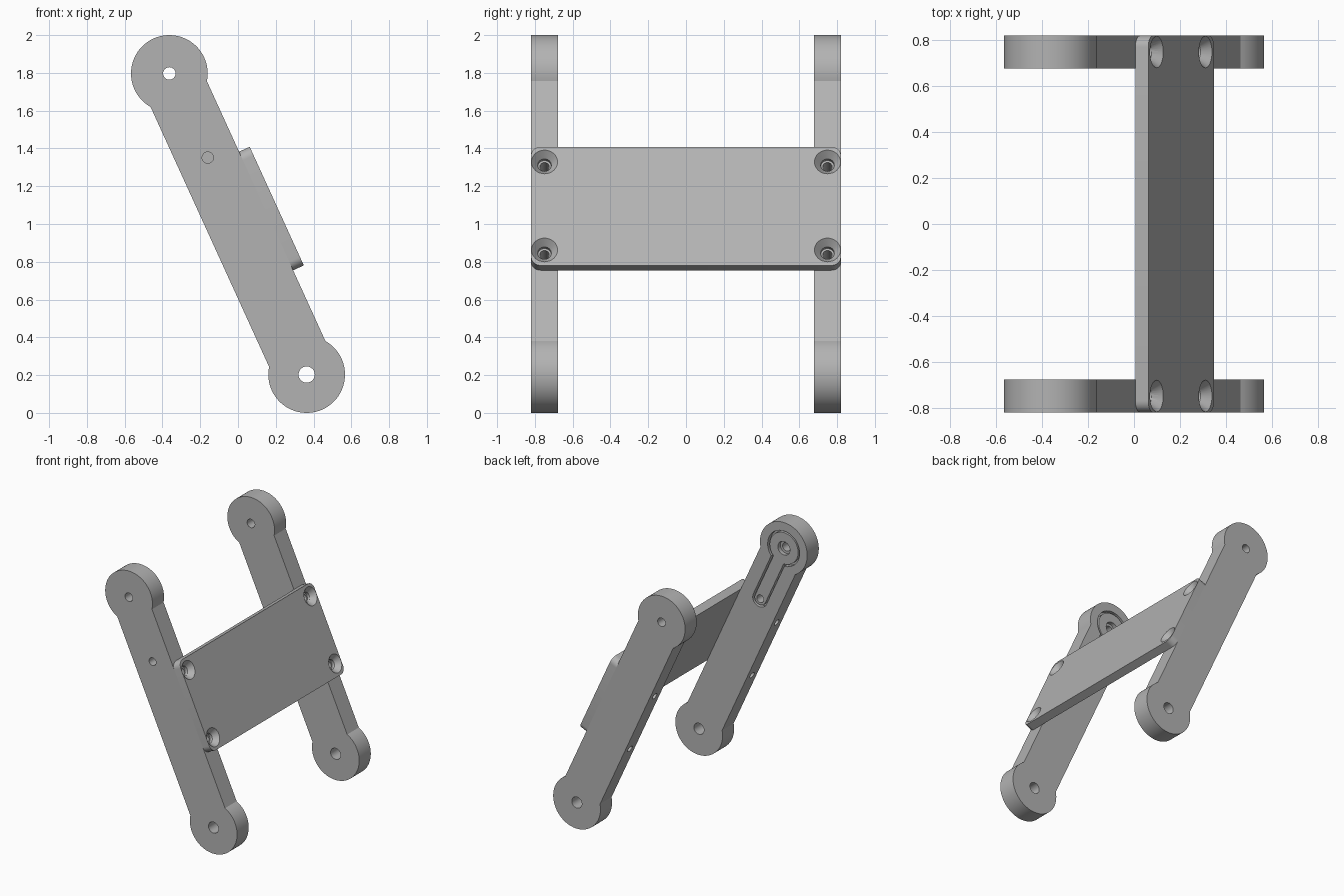
import bpy, bmesh
from math import asin, atan2, cos, hypot, pi, sin
from mathutils import Matrix

if "Cube" in bpy.data.objects:
    bpy.data.objects.remove(bpy.data.objects["Cube"])

# Main dimensions
END_R = 0.203            # round arm ends
HALF_W = 0.164           # half width of the arm bar
PIVOT_X, PIVOT_TOP, PIVOT_LOW = 0.3635, 1.797, 0.203
LENGTH = hypot(2 * PIVOT_X, PIVOT_TOP - PIVOT_LOW)
ARM_IN, ARM_OUT = 0.678, 0.82
PLATE_TOP = 0.226
PLATE_S = (0.53, 1.22)   # plate extent along the arms
SCREWS = [(s, y) for s in (0.618, 1.13) for y in (-0.749, 0.749)]
PIN_S = 0.49

# Leaning frame: x runs down the arm, y across it, z towards the front
tilt = atan2(PIVOT_TOP - PIVOT_LOW, 2 * PIVOT_X)
d, n = (cos(tilt), -sin(tilt)), (sin(tilt), cos(tilt))
ARM = Matrix(((d[0], n[0], 0, -PIVOT_X),
              (0, 0, -1, 0),
              (d[1], n[1], 0, PIVOT_TOP),
              (0, 0, 0, 1)))
# Plate frame: x down the arm, y to the back, z out of the plate
PLATE = ARM @ Matrix.Rotation(-pi / 2, 4, 'X')

grey = bpy.data.materials.new("plain_grey")
grey.use_nodes = True
colour = (0.45, 0.45, 0.45, 1)
grey.diffuse_color = colour
grey.node_tree.nodes["Principled BSDF"].inputs["Base Color"].default_value = colour


def make_object(name, bm, frame):
    bmesh.ops.recalc_face_normals(bm, faces=bm.faces)
    bm.transform(frame)
    mesh = bpy.data.meshes.new(name)
    bm.to_mesh(mesh)
    bm.free()
    mesh.materials.append(grey)
    obj = bpy.data.objects.new(name, mesh)
    bpy.context.collection.objects.link(obj)
    return obj


def prism(name, points, low, high, frame):
    bm = bmesh.new()
    face = bm.faces.new([bm.verts.new((x, y, low)) for x, y in points])
    side = bmesh.ops.extrude_face_region(bm, geom=[face])["geom"]
    verts = [v for v in side if isinstance(v, bmesh.types.BMVert)]
    bmesh.ops.translate(bm, verts=verts, vec=(0, 0, high - low))
    return make_object(name, bm, frame)


def drill(x, y, r_low, r_high, low, high, frame):
    bm = bmesh.new()
    bmesh.ops.create_cone(bm, cap_ends=True, segments=32, radius1=r_low,
                          radius2=r_high, depth=high - low,
                          matrix=Matrix.Translation((x, y, (low + high) / 2)))
    return make_object("cutter", bm, frame)


def arc(cx, cy, r, start, end, steps):
    angles = [start + (end - start) * i / steps for i in range(steps + 1)]
    return [(cx + r * cos(a), cy + r * sin(a)) for a in angles]


def dumbbell(r0, r1, half, length):
    a, b = asin(half / r0), asin(min(1, half / r1))
    return (arc(0, 0, r0, a, 2 * pi - a, 48)
            + arc(length, 0, r1, b - pi, pi - b, 48))


def select(obj):
    bpy.ops.object.select_all(action='DESELECT')
    obj.select_set(True)
    bpy.context.view_layer.objects.active = obj


def cut(obj, cutters):
    select(obj)
    for cutter in cutters:
        cutter.hide_render = True
        mod = obj.modifiers.new("cut", 'BOOLEAN')
        mod.operation, mod.solver, mod.object = 'DIFFERENCE', 'EXACT', cutter
        bpy.ops.object.modifier_apply(modifier=mod.name)
        bpy.data.objects.remove(cutter)
    bpy.ops.object.shade_smooth_by_angle(angle=pi / 6)


# Two arms with pivot holes and screw holes across the bar
for name, side in (("front_arm", 1), ("back_arm", -1)):
    low, high = sorted((side * ARM_IN, side * ARM_OUT))
    arm = prism(name, dumbbell(END_R, END_R, HALF_W, LENGTH), low, high, ARM)
    cutters = [drill(0, 0, 0.033, 0.033, low - 0.1, high + 0.1, ARM),
               drill(LENGTH, 0, 0.043, 0.043, low - 0.1, high + 0.1, ARM)]
    cutters += [drill(s, y, 0.025, 0.025, -0.3, 0.3, PLATE)
                for s, y in SCREWS if y * side < 0]
    if side > 0:
        # Keyhole pocket on the inner face, plus its pin hole
        cutters += [prism("cutter", dumbbell(0.137, 0.062, 0.062, PIN_S),
                          low - 0.1, low + 0.035, ARM),
                    drill(PIN_S, 0, 0.03, 0.03, low - 0.1, high + 0.1, ARM)]
    cut(arm, cutters)

# Keyhole insert filling the pocket, leaving a narrow groove
insert = prism("keyhole_insert", dumbbell(0.122, 0.048, 0.048, PIN_S),
               ARM_IN + 0.004, ARM_IN + 0.035, ARM)
cut(insert, [drill(0, 0, 0.052, 0.052, ARM_IN - 0.1, ARM_IN + 0.1, ARM),
             drill(PIN_S, 0, 0.03, 0.03, ARM_IN - 0.1, ARM_IN + 0.1, ARM)])

# Cross plate with rounded corners and countersunk screw holes
r = 0.05
outline = []
for i, (s, y) in enumerate(((PLATE_S[1], ARM_OUT), (PLATE_S[0], ARM_OUT),
                            (PLATE_S[0], -ARM_OUT), (PLATE_S[1], -ARM_OUT))):
    cx = s - r if s == PLATE_S[1] else s + r
    cy = y - r if y > 0 else y + r
    outline += arc(cx, cy, r, i * pi / 2, (i + 1) * pi / 2, 8)
plate = prism("cross_plate", outline, HALF_W, PLATE_TOP, PLATE)
sink = 0.04
cutters = []
for s, y in SCREWS:
    slope = (0.069 - 0.036) / sink
    cutters.append(drill(s, y, 0.036, 0.069 + slope * 0.01,
                         PLATE_TOP - sink, PLATE_TOP + 0.01, PLATE))
    cutters.append(drill(s, y, 0.036, 0.036, HALF_W - 0.05, PLATE_TOP + 0.02, PLATE))
cut(plate, cutters)
